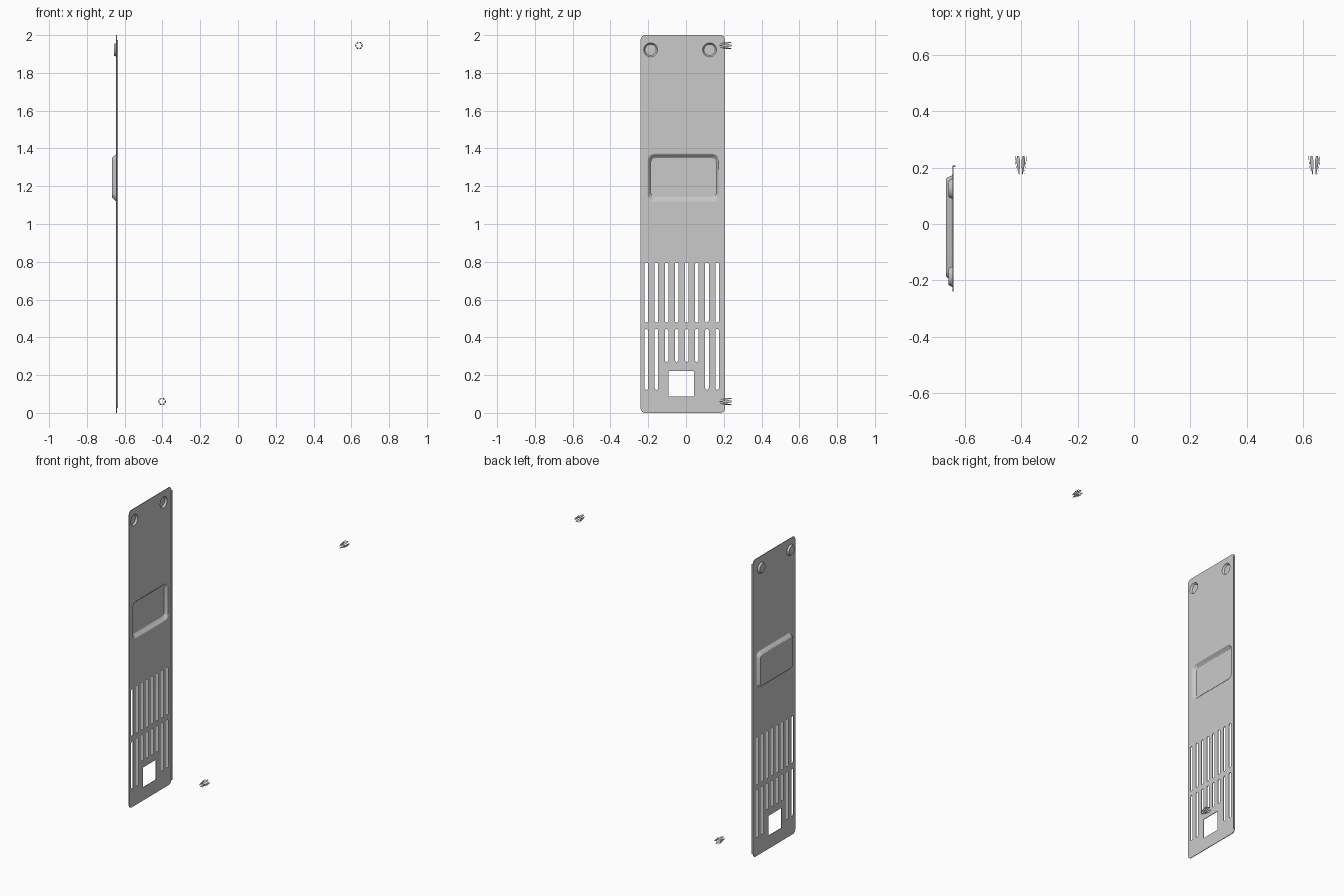
import bpy, bmesh, math

if "Cube" in bpy.data.objects:
    bpy.data.objects.remove(bpy.data.objects["Cube"])

X0 = -0.643          # mid plane of the sheet
HALF = 0.0022        # half the sheet thickness

metal = bpy.data.materials.new("grey metal")
metal.diffuse_color = (0.59, 0.59, 0.59, 1)
metal.use_nodes = True
metal.node_tree.nodes["Principled BSDF"].inputs["Base Color"].default_value = metal.diffuse_color


def rounded(y0, y1, z0, z1, r, n=6):
    """Rounded rectangle outline in the (y, z) plane."""
    pts = []
    for cy, cz, a in ((y1 - r, z1 - r, 0), (y0 + r, z1 - r, 90),
                      (y0 + r, z0 + r, 180), (y1 - r, z0 + r, 270)):
        for i in range(n + 1):
            t = math.radians(a + 90 * i / n)
            pts.append((cy + r * math.cos(t), cz + r * math.sin(t)))
    return pts


def finish(name, bm):
    bmesh.ops.remove_doubles(bm, verts=bm.verts, dist=1e-5)
    bmesh.ops.recalc_face_normals(bm, faces=bm.faces)
    mesh = bpy.data.meshes.new(name)
    bm.to_mesh(mesh)
    bm.free()
    mesh.materials.append(metal)
    ob = bpy.data.objects.new(name, mesh)
    bpy.context.collection.objects.link(ob)
    return ob


def smooth(ob):
    bpy.ops.object.select_all(action='DESELECT')
    ob.select_set(True)
    bpy.context.view_layer.objects.active = ob
    bpy.ops.object.shade_smooth_by_angle(angle=math.radians(25))


def pressed_pan(name, outlines, depths):
    """Sheet pressed towards -x: outlines lofted at depths, floor closed."""
    bm = bmesh.new()
    stacks = []
    # front skin, then back skin shifted by the sheet thickness
    for shift in (HALF, -HALF):
        rings = [[bm.verts.new((X0 + d + shift, y, z)) for y, z in o]
                 for o, d in zip(outlines, depths)]
        for a, b in zip(rings, rings[1:]):
            for i in range(len(a)):
                j = (i + 1) % len(a)
                bm.faces.new((a[i], a[j], b[j], b[i]))
        bm.faces.new(rings[-1])
        stacks.append(rings[0])
    a, b = stacks
    for i in range(len(a)):
        j = (i + 1) % len(a)
        bm.faces.new((a[i], a[j], b[j], b[i]))
    smooth(finish(name, bm))


# --- Sheet: outer outline with all openings as inner loops ---
handle_rim = rounded(-0.203, 0.176, 1.118, 1.372, 0.032)
dimple_centres = [(-0.187, 1.922), (0.125, 1.922)]


def disc(c, r):
    return rounded(c[0] - r, c[0] + r, c[1] - r, c[1] + r, r, 8)


loops = [rounded(-0.24, 0.206, 0, 2, 0.024), handle_rim]
loops += [disc(c, 0.037) for c in dimple_centres]
loops.append(rounded(-0.093, 0.042, 0.087, 0.222, 0.004, 2))   # square window
for i in range(8):                                             # vent slots
    y = -0.210 + 0.0535 * i
    low = 0.27 if 2 <= i <= 5 else 0.122
    loops.append(rounded(y - 0.0095, y + 0.0095, 0.478, 0.797, 0.009, 4))
    loops.append(rounded(y - 0.0095, y + 0.0095, low, 0.444, 0.009, 4))

curve = bpy.data.curves.new("panel", 'CURVE')
curve.dimensions = '2D'
curve.fill_mode = 'BOTH'
curve.extrude = HALF
for pts in loops:
    s = curve.splines.new('POLY')
    s.points.add(len(pts) - 1)
    for p, (y, z) in zip(s.points, pts):
        p.co = (y, z, 0, 1)
    s.use_cyclic_u = True
curve.materials.append(metal)
panel = bpy.data.objects.new("panel", curve)
bpy.context.collection.objects.link(panel)
panel.location = (X0, 0, 0)
panel.rotation_euler = (math.pi / 2, 0, math.pi / 2)
bpy.context.view_layer.objects.active = panel
panel.select_set(True)
bpy.ops.object.convert(target='MESH')

# --- Recessed grip and the two round dimples ---
pressed_pan("grip_recess",
            [handle_rim,
             rounded(-0.199, 0.172, 1.123, 1.367, 0.030),
             rounded(-0.190, 0.164, 1.138, 1.354, 0.026),
             rounded(-0.187, 0.161, 1.143, 1.349, 0.024)],
            [0, -0.002, -0.0185, -0.0215])
for c in dimple_centres:
    pressed_pan("round_dimple", [disc(c, r) for r in (0.037, 0.035, 0.031, 0.0295)],
                [0, -0.002, -0.011, -0.0125])

# --- Folded lip along the rear edge ---
bm = bmesh.new()
bmesh.ops.create_cube(bm, size=1)
for v in bm.verts:
    v.co = (-0.6395 + v.co.x * 0.011, 0.205 + v.co.y * 0.004, 1.0 + v.co.z * 1.95)
finish("folded_lip", bm)


# --- Loose spring clips: rings of tapered prongs pointing forward ---
def clip(x, z, prongs=6):
    bm = bmesh.new()
    for k in range(prongs):
        mid = 2 * math.pi * k / prongs

        def at(da, r, y):
            a = mid + math.radians(da)
            return bm.verts.new((x + r * math.cos(a), y, z + r * math.sin(a)))
        # half width in degrees, radius, y along the prong
        rows = [[at(s * w, r, y) for s in (-1, 0, 1)] for w, r, y in
                ((12, 0.020, 0.241), (24, 0.0195, 0.222), (20, 0.017, 0.205), (5, 0.012, 0.176))]
        for a, b in zip(rows, rows[1:]):
            for i in range(2):
                bm.faces.new((a[i], a[i + 1], b[i + 1], b[i]))
    finish("spring_clip", bm)


clip(-0.402, 0.06)
clip(0.640, 1.945)
